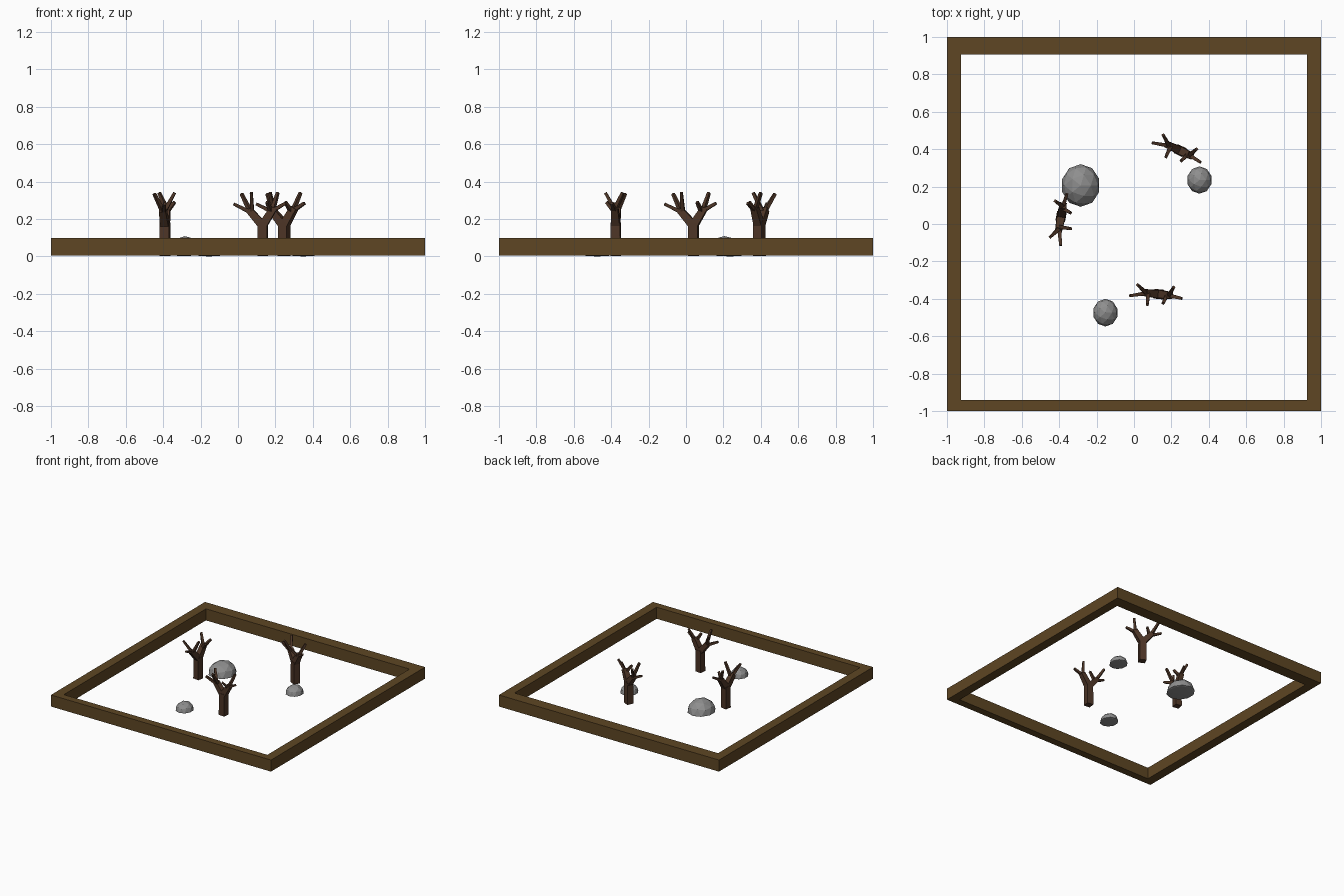
import bpy, bmesh
from math import radians
from mathutils import Vector, Matrix

if "Cube" in bpy.data.objects:
    bpy.data.objects.remove(bpy.data.objects["Cube"])


def material(name, rgb):
    m = bpy.data.materials.new(name)
    m.diffuse_color = (*rgb, 1)
    m.use_nodes = True
    m.node_tree.nodes["Principled BSDF"].inputs["Base Color"].default_value = m.diffuse_color
    return m


WOOD = material("frame brown", (0.112, 0.061, 0.017))
BARK = material("bark brown", (0.075, 0.036, 0.02))
STONE = material("stone grey", (0.27, 0.27, 0.27))


def finish(name, bm, mat):
    bmesh.ops.recalc_face_normals(bm, faces=bm.faces)
    me = bpy.data.meshes.new(name)
    bm.to_mesh(me)
    bm.free()
    me.materials.append(mat)
    ob = bpy.data.objects.new(name, me)
    bpy.context.collection.objects.link(ob)
    return ob


# Border frame: rectangular ring with rails of different widths
def border_frame():
    bm = bmesh.new()

    def rect(x0, x1, y0, y1, z):
        return [bm.verts.new(p) for p in
                ((x0, y0, z), (x1, y0, z), (x1, y1, z), (x0, y1, z))]

    outer, inner = (-1, 1, -1, 1), (-0.925, 0.925, -0.94, 0.905)
    loops = [rect(*outer, 0.004), rect(*outer, 0.099),
             rect(*inner, 0.099), rect(*inner, 0.004)]
    for k in range(4):
        a, b = loops[k], loops[(k + 1) % 4]
        for i in range(4):
            j = (i + 1) % 4
            bm.faces.new((a[i], a[j], b[j], b[i]))
    finish("border_frame", bm, WOOD)


# Square tapered bar between two points
def bar(bm, p, q, w0, w1):
    p, q = Vector(p), Vector(q)
    d = q - p
    rot = d.to_track_quat('Z', 'Y').to_matrix().to_4x4()
    bmesh.ops.create_cone(bm, cap_ends=True, segments=4,
                          radius1=w0 * 0.7071, radius2=w1 * 0.7071, depth=d.length,
                          matrix=Matrix.Translation((p + q) / 2) @ rot
                          @ Matrix.Rotation(radians(45), 4, 'Z'))


# Bare tree: trunk, two limbs in a fork, three twigs on each limb
LIMBS = [
    ((-0.075, 0, 0.25), [(-0.153, -0.025, 0.28), (-0.118, 0.038, 0.335), (-0.055, -0.062, 0.34)]),
    ((0.06, 0, 0.26), [(0.125, -0.01, 0.285), (0.076, 0.045, 0.34), (0.028, -0.047, 0.29)]),
]


def tree(name, x, y, angle):
    bm = bmesh.new()
    bar(bm, (0, 0, 0.002), (0, 0, 0.18), 0.052, 0.05)
    for end, tips in LIMBS:
        bar(bm, (0, 0, 0.165), end, 0.046, 0.036)
        for t, tip in zip((0.8, 0.9, 0.75), tips):
            start = Vector((0, 0, 0.165)).lerp(Vector(end), t)
            bar(bm, start, tip, 0.022, 0.015)
    ob = finish(name, bm, BARK)
    ob.location = (x, y, 0)
    ob.rotation_euler.z = radians(angle)


# Rock: faceted ball with its lower half pressed almost flat
def rock(name, x, y, z, rx, ry, rz):
    bm = bmesh.new()
    bmesh.ops.create_icosphere(bm, subdivisions=2, radius=1)
    for v in bm.verts:
        v.co.x *= rx
        v.co.y *= ry
        v.co.z *= rz if v.co.z > 0 else rz * 0.09
    ob = finish(name, bm, STONE)
    ob.location = (x, y, z)


border_frame()
tree("tree_left", -0.39, 0.04, 80)
tree("tree_front", 0.132, -0.375, -6)
tree("tree_back", 0.247, 0.392, -25)
rock("large_rock", -0.285, 0.206, 0.011, 0.104, 0.114, 0.097)
rock("right_rock", 0.35, 0.235, 0.006, 0.067, 0.073, 0.065)
rock("front_rock", -0.153, -0.474, 0.006, 0.067, 0.074, 0.065)
